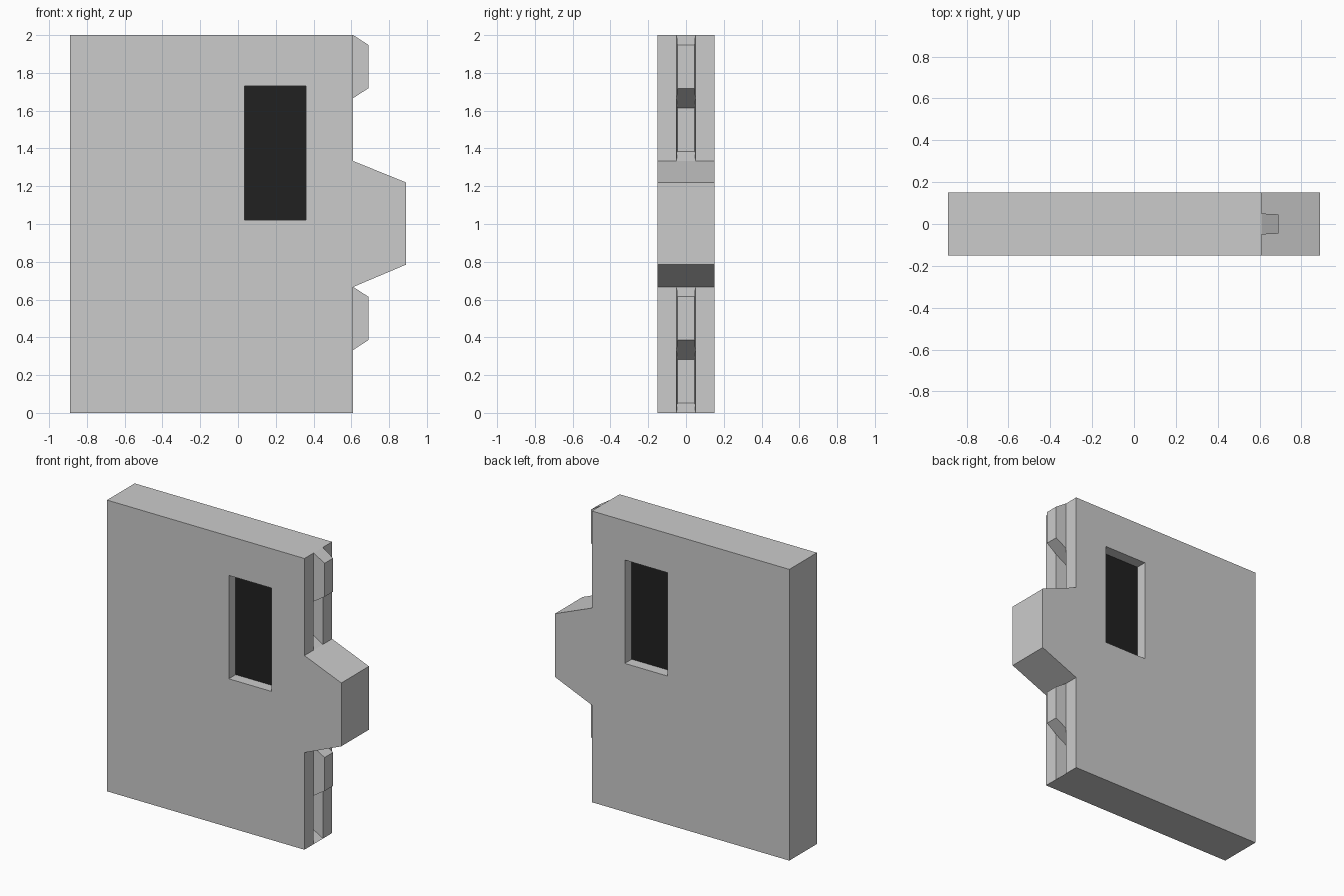
import bpy, bmesh
from mathutils import Vector

if "Cube" in bpy.data.objects:
    bpy.data.objects.remove(bpy.data.objects["Cube"])

HALF_T = 0.15          # half panel thickness
EDGE_X = 0.61          # plane of the interlocking edge
THIRD = 1 / 3


def finish(bm, name):
    bmesh.ops.recalc_face_normals(bm, faces=bm.faces)
    mesh = bpy.data.meshes.new(name)
    bm.to_mesh(mesh)
    bm.free()
    obj = bpy.data.objects.new(name, mesh)
    bpy.context.collection.objects.link(obj)
    return obj


def box(name, x0, x1, y0, y1, z0, z1):
    bm = bmesh.new()
    bmesh.ops.create_cube(bm, size=1)
    bmesh.ops.scale(bm, vec=(x1 - x0, y1 - y0, z1 - z0), verts=bm.verts)
    bmesh.ops.translate(bm, vec=((x0 + x1) / 2, (y0 + y1) / 2, (z0 + z1) / 2), verts=bm.verts)
    return finish(bm, name)


# Panel outline with the large tapered tab, extruded through the thickness
profile = [(-0.89, 0), (EDGE_X, 0), (EDGE_X, THIRD), (EDGE_X, 2 * THIRD),
           (0.89, 0.785), (0.89, 1.22),
           (EDGE_X, 4 * THIRD), (EDGE_X, 5 * THIRD), (EDGE_X, 2), (-0.89, 2)]
bm = bmesh.new()
face = bm.faces.new([bm.verts.new((x, -HALF_T, z)) for x, z in profile])
ext = bmesh.ops.extrude_face_region(bm, geom=[face], use_keep_orig=True)
bmesh.ops.translate(bm, vec=(0, 2 * HALF_T, 0),
                    verts=[g for g in ext["geom"] if isinstance(g, bmesh.types.BMVert)])
bmesh.ops.recalc_face_normals(bm, faces=bm.faces)


def edge_faces():
    return [f for f in bm.faces if all(abs(v.co.x - EDGE_X) < 1e-4 for v in f.verts)]


# Split the edge into three strips
for y in (-0.05, 0.05):
    faces = edge_faces()
    geom = set(faces)
    for f in faces:
        geom.update(f.verts, f.edges)
    bmesh.ops.bisect_plane(bm, geom=list(geom), plane_co=(0, y, 0), plane_no=(0, 1, 0))

# Middle strip alternates grooves (sunk) and tongues (raised), all tapered
middle = [f for f in edge_faces() if abs(f.calc_center_median().y) < 0.01]
for f in bmesh.ops.extrude_discrete_faces(bm, faces=middle)["faces"]:
    c = f.calc_center_median()
    step = -0.08 if int(c.z / THIRD) % 2 == 0 else 0.08
    for v in f.verts:
        v.co = Vector((EDGE_X + step, v.co.y * 0.92, c.z + (v.co.z - c.z) * 0.69))
panel = finish(bm, "wall_panel")

# Window opening
window = (0.035, 0.36, 1.02, 1.73)
cutter = box("window_cutter", window[0], window[1], -0.3, 0.3, window[2], window[3])
cutter.hide_render = True
mod = panel.modifiers.new("window", 'BOOLEAN')
mod.operation = 'DIFFERENCE'
mod.solver = 'EXACT'
mod.object = cutter
bpy.context.view_layer.objects.active = panel
bpy.ops.object.modifier_apply(modifier=mod.name)
bpy.data.objects.remove(cutter)

# Dark pane recessed on both sides
pane = box("window_pane", window[0], window[1], -0.075, 0.075, window[2], window[3])
dark = bpy.data.materials.new("dark_glass")
dark.diffuse_color = (0.015, 0.015, 0.015, 1)
dark.use_nodes = True
dark.node_tree.nodes["Principled BSDF"].inputs["Base Color"].default_value = dark.diffuse_color
pane.data.materials.append(dark)
